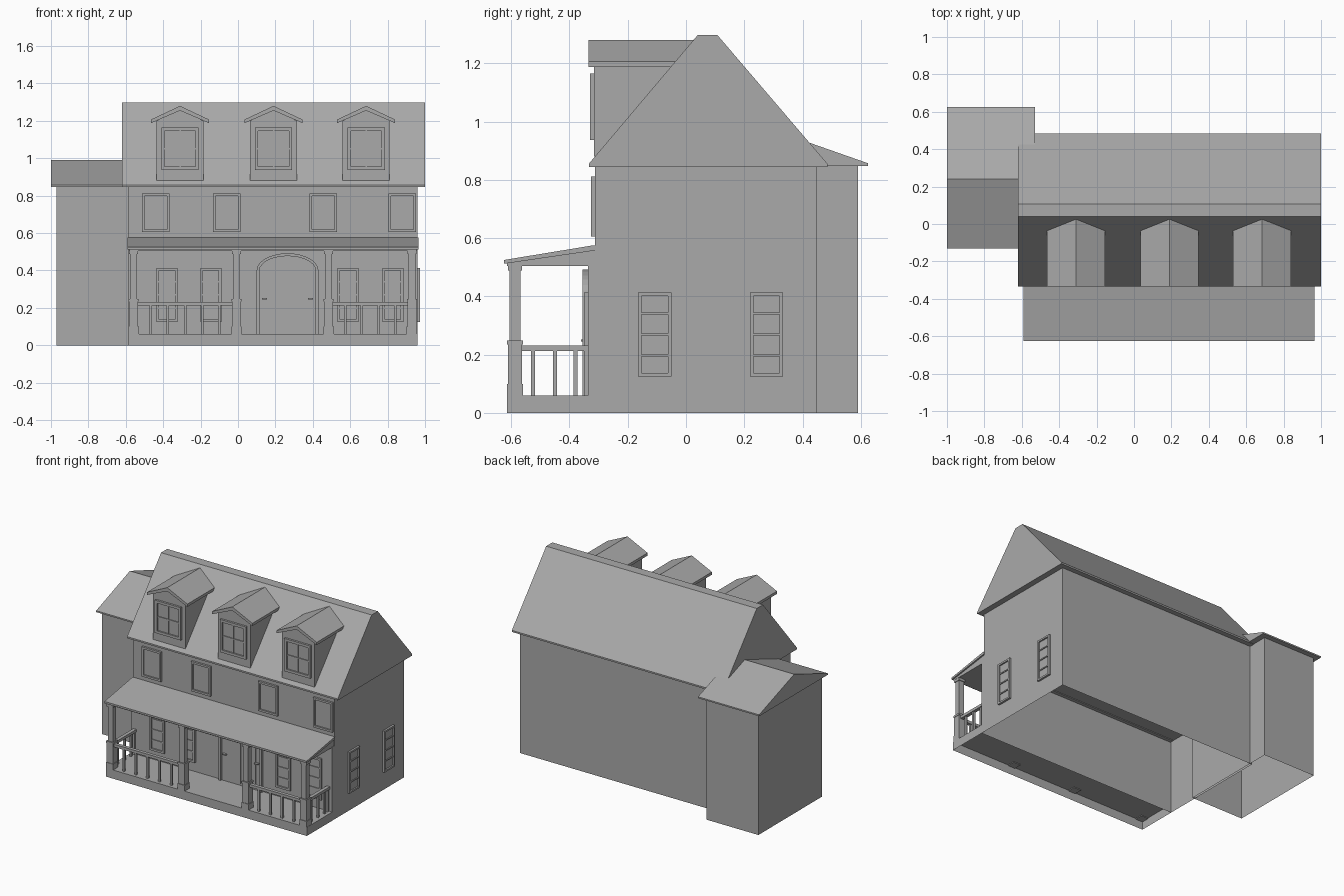
import bpy, bmesh, math

if "Cube" in bpy.data.objects:
    bpy.data.objects.remove(bpy.data.objects["Cube"])

grey = bpy.data.materials.new("plain_grey")
grey.diffuse_color = (0.4, 0.4, 0.4, 1)
grey.use_nodes = True
grey.node_tree.nodes["Principled BSDF"].inputs["Base Color"].default_value = grey.diffuse_color


def finish(name, bm):
    bmesh.ops.recalc_face_normals(bm, faces=bm.faces)
    me = bpy.data.meshes.new(name)
    bm.to_mesh(me)
    bm.free()
    me.materials.append(grey)
    ob = bpy.data.objects.new(name, me)
    bpy.context.collection.objects.link(ob)
    return ob


def add_box(bm, x0, x1, y0, y1, z0, z1):
    vs = [bm.verts.new((x, y, z)) for x in (x0, x1) for y in (y0, y1) for z in (z0, z1)]
    faces = [(0, 1, 3, 2), (4, 6, 7, 5), (0, 4, 5, 1), (2, 3, 7, 6), (1, 5, 7, 3), (0, 2, 6, 4)]
    return [bm.faces.new([vs[i] for i in f]) for f in faces]


def boxes(name, items, open_bottom=False):
    bm = bmesh.new()
    for b in items:
        fs = add_box(bm, *b)
        if open_bottom:
            bmesh.ops.delete(bm, geom=[fs[5]], context='FACES_ONLY')
    return finish(name, bm)


def prism(name, pts, a0, a1, axis):
    """Extrude a 2D profile along x (points are y,z) or along y (points are x,z)."""
    bm = bmesh.new()
    place = (lambda p, a: (a, p[0], p[1])) if axis == 'x' else (lambda p, a: (p[0], a, p[1]))
    lo = [bm.verts.new(place(p, a0)) for p in pts]
    hi = [bm.verts.new(place(p, a1)) for p in pts]
    bm.faces.new(lo)
    bm.faces.new(hi)
    n = len(pts)
    for i in range(n):
        j = (i + 1) % n
        bm.faces.new((lo[i], lo[j], hi[j], hi[i]))
    return finish(name, bm)


def window(name, u, z0, z1, half, wall, side, depth=0.014, rim=0.014, rows=1, cols=1):
    """Framed window on a front wall (side 'y') or on the right wall (side 'x')."""
    parts = [(u - half, u - half + rim, z0, z1, depth), (u + half - rim, u + half, z0, z1, depth),
             (u - half + rim, u + half - rim, z0, z0 + rim, depth),
             (u - half + rim, u + half - rim, z1 - rim, z1, depth),
             (u - half + rim, u + half - rim, z0 + rim, z1 - rim, depth * 0.3)]
    for i in range(1, rows):
        z = z0 + (z1 - z0) * i / rows
        parts.append((u - half + rim, u + half - rim, z - 0.004, z + 0.004, depth * 0.7))
    for i in range(1, cols):
        c = u - half + 2 * half * i / cols
        parts.append((c - 0.004, c + 0.004, z0 + rim, z1 - rim, depth * 0.65))
    if side == 'y':
        return boxes(name, [(a, b, wall - d, wall, c, e) for a, b, c, e, d in parts])
    return boxes(name, [(wall, wall + d, a, b, c, e) for a, b, c, e, d in parts])


# Walls, open underneath
boxes("ground_floor_walls", [(-0.585, 0.96, -0.337, 0.45, 0, 0.51)], True)
boxes("upper_floor_walls", [(-0.585, 0.96, -0.312, 0.45, 0.51, 0.85)], True)
boxes("wing_walls", [(-0.97, -0.57, -0.11, 0.59, 0, 0.852)], True)

# Main and wing roofs
prism("main_roof", [(-0.333, 0.845), (-0.333, 0.856), (0.04, 1.297), (0.108, 1.297),
                    (0.485, 0.856), (0.485, 0.845)], -0.62, 1.0, 'x')
prism("wing_roof", [(-0.13, 0.847), (-0.13, 0.857), (0.24, 0.992),
                    (0.625, 0.857), (0.625, 0.847)], -1.0, -0.53, 'x')

# Dormers
for i, x in enumerate((-0.31, 0.19, 0.685)):
    prism(f"dormer_body_{i}", [(x - 0.125, 0.88), (x + 0.125, 0.88), (x + 0.125, 1.2),
                               (x, 1.262), (x - 0.125, 1.2)], -0.315, 0.0, 'y')
    prism(f"dormer_roof_{i}", [(x - 0.155, 1.188), (x - 0.155, 1.207), (x, 1.28), (x + 0.155, 1.207),
                               (x + 0.155, 1.188), (x, 1.255)], -0.335, 0.045, 'y')
    window(f"dormer_window_{i}", x, 0.937, 1.165, 0.1, -0.315, 'y', rim=0.018, rows=2, cols=2)

# Upper and ground floor windows
for i, x in enumerate((-0.44, -0.06, 0.455, 0.878)):
    window(f"upper_window_{i}", x, 0.605, 0.812, 0.074, -0.312, 'y')
for i, x in enumerate((-0.38, -0.145, 0.588, 0.828)):
    window(f"ground_window_{i}", x, 0.125, 0.413, 0.056, -0.337, 'y', rows=4)
for i, y in enumerate((-0.107, 0.276)):
    window(f"side_window_{i}", y, 0.125, 0.413, 0.057, 0.96, 'x', rim=0.012, rows=4)


# Arched double door
def arch(half, spring, rise, n=14):
    return [(0.265 + half * math.cos(math.pi * k / n), spring + rise * math.sin(math.pi * k / n))
            for k in range(n + 1)]


outer = [(0.43, 0.06)] + arch(0.165, 0.4, 0.092) + [(0.10, 0.06)]
inner = [(0.415, 0.06)] + arch(0.15, 0.4, 0.077) + [(0.115, 0.06)]
prism("door_surround", outer + inner[::-1], -0.355, -0.337, 'y')
prism("door_panel", inner, -0.342, -0.337, 'y')
boxes("door_leaves", [(s - 0.055, s + 0.055, -0.346, -0.341, 0.07, 0.4) for s in (0.207, 0.323)])
boxes("door_handles", [(s - 0.014, s + 0.014, -0.36, -0.342, 0.245, 0.252) for s in (0.142, 0.388)])

# Porch deck and roof
boxes("porch_deck", [(-0.585, 0.96, -0.615, -0.337, 0, 0.06)], True)
prism("porch_roof", [(-0.625, 0.512), (-0.625, 0.525), (-0.32, 0.575), (-0.31, 0.575), (-0.31, 0.558)],
      -0.59, 0.965, 'x')
prism("porch_ceiling", [(-0.615, 0.505), (-0.615, 0.514), (-0.312, 0.559), (-0.312, 0.505)],
      -0.58, 0.955, 'x')

# Porch posts
posts = (-0.558, -0.008, 0.484, 0.93)
PY = -0.587
for i, x in enumerate(posts):
    def block(h, z0, z1):
        return (x - h, x + h, PY - h, PY + h, z0, z1)
    boxes(f"porch_post_{i}", [block(0.028, 0.055, 0.1), block(0.024, 0.1, 0.235), block(0.027, 0.235, 0.248),
                              block(0.019, 0.248, 0.488), block(0.024, 0.488, 0.507)])


# Railings
def front_rail(name, a, b, n):
    items = [(a, b, PY - 0.012, PY + 0.012, 0.213, 0.232)]
    for k in range(1, n + 1):
        c = a + (b - a) * k / (n + 1)
        items.append((c - 0.007, c + 0.007, PY - 0.007, PY + 0.007, 0.06, 0.213))
    boxes(name, items)


front_rail("front_railing_left", posts[0], posts[1], 5)
front_rail("front_railing_right", posts[2], posts[3], 4)
for name, x in (("side_railing_left", posts[0]), ("side_railing_right", posts[3])):
    items = [(x - 0.012, x + 0.012, PY, -0.337, 0.213, 0.232)]
    for y in (-0.525, -0.45, -0.38, -0.344):
        items.append((x - 0.007, x + 0.007, y - 0.007, y + 0.007, 0.06, 0.213))
    boxes(name, items)
